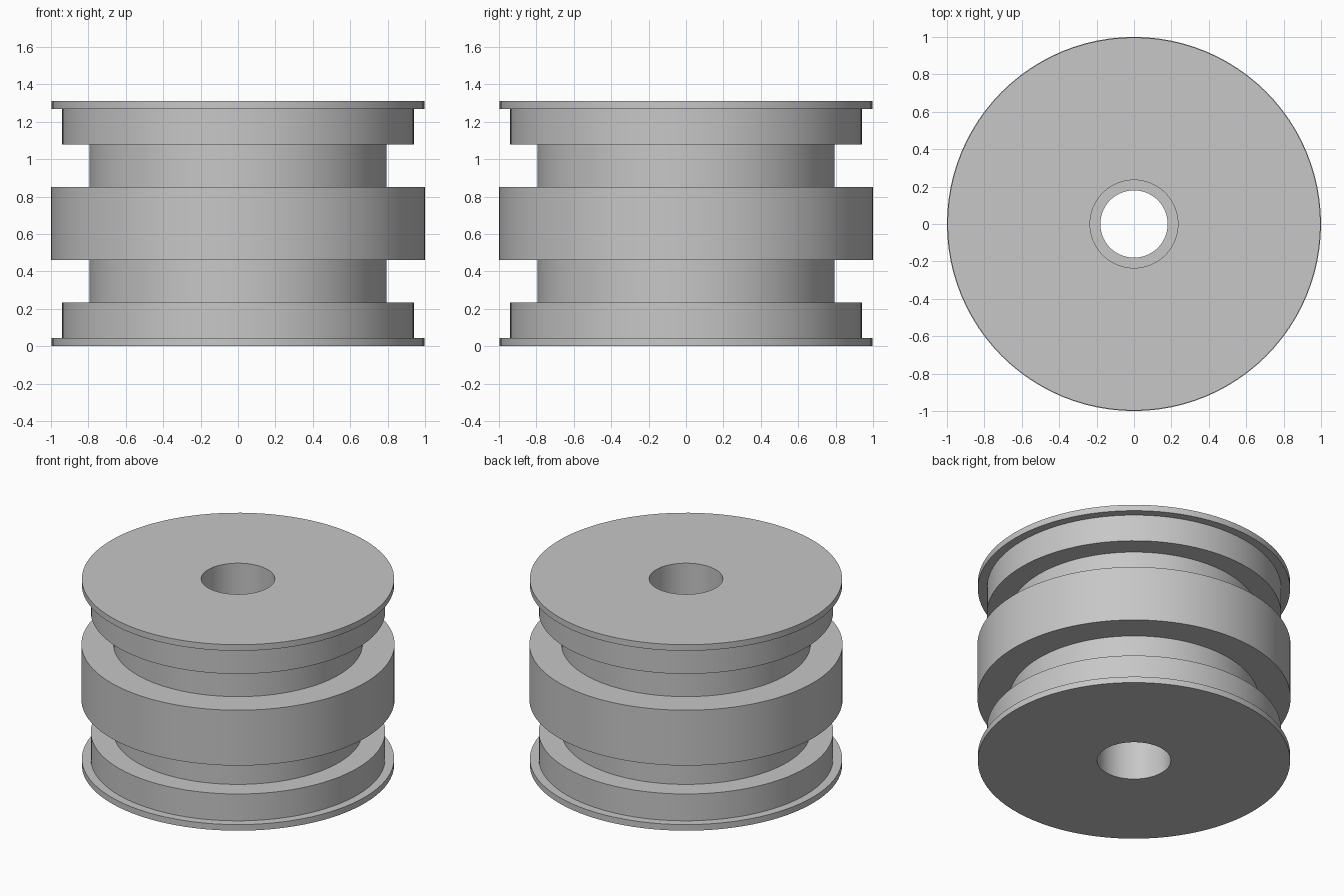
import bpy
import bmesh
import math

SEGMENTS = 96
HEIGHT = 1.31

cube = bpy.data.objects.get("Cube")
if cube:
    bpy.data.objects.remove(cube, do_unlink=True)

# Plain grey material
grey = bpy.data.materials.new("plain grey")
grey.use_nodes = True
colour = (0.57, 0.57, 0.57, 1)
grey.diffuse_color = colour
grey.node_tree.nodes["Principled BSDF"].inputs["Base Color"].default_value = colour


def lathe(name, profile):
    """Spin a closed (radius, height) outline around the z axis."""
    bm = bmesh.new()
    verts = [bm.verts.new((r, 0, z)) for r, z in profile]
    edges = [bm.edges.new((a, b)) for a, b in zip(verts, verts[1:] + verts[:1])]
    bmesh.ops.spin(bm, geom=verts + edges, cent=(0, 0, 0), axis=(0, 0, 1),
                   angle=math.tau, steps=SEGMENTS, use_merge=True)
    bmesh.ops.remove_doubles(bm, verts=bm.verts, dist=0.0001)
    bmesh.ops.recalc_face_normals(bm, faces=bm.faces)
    mesh = bpy.data.meshes.new(name)
    bm.to_mesh(mesh)
    bm.free()
    mesh.materials.append(grey)
    obj = bpy.data.objects.new(name, mesh)
    bpy.context.collection.objects.link(obj)
    bpy.ops.object.select_all(action="DESELECT")
    obj.select_set(True)
    bpy.context.view_layer.objects.active = obj
    bpy.ops.object.shade_smooth_by_angle(angle=math.radians(30))
    return obj


# Stepped hub ends: thin flange, shoulder and neck around a wide bore
FLANGE, SHOULDER, NECK, BORE = 0.997, 0.94, 0.795, 0.235
hub = [(BORE, 0), (FLANGE, 0), (FLANGE, 0.043), (SHOULDER, 0.043),
       (SHOULDER, 0.232), (NECK, 0.232), (NECK, 0.46), (BORE, 0.46)]
lathe("lower_hub", hub)
lathe("upper_hub", [(r, HEIGHT - z) for r, z in hub])

# Thick middle disc with a narrower bore
BOTTOM, TOP = 0.46, HEIGHT - 0.46
lathe("middle_disc", [(0.18, BOTTOM), (1, BOTTOM), (1, TOP), (0.18, TOP)])
